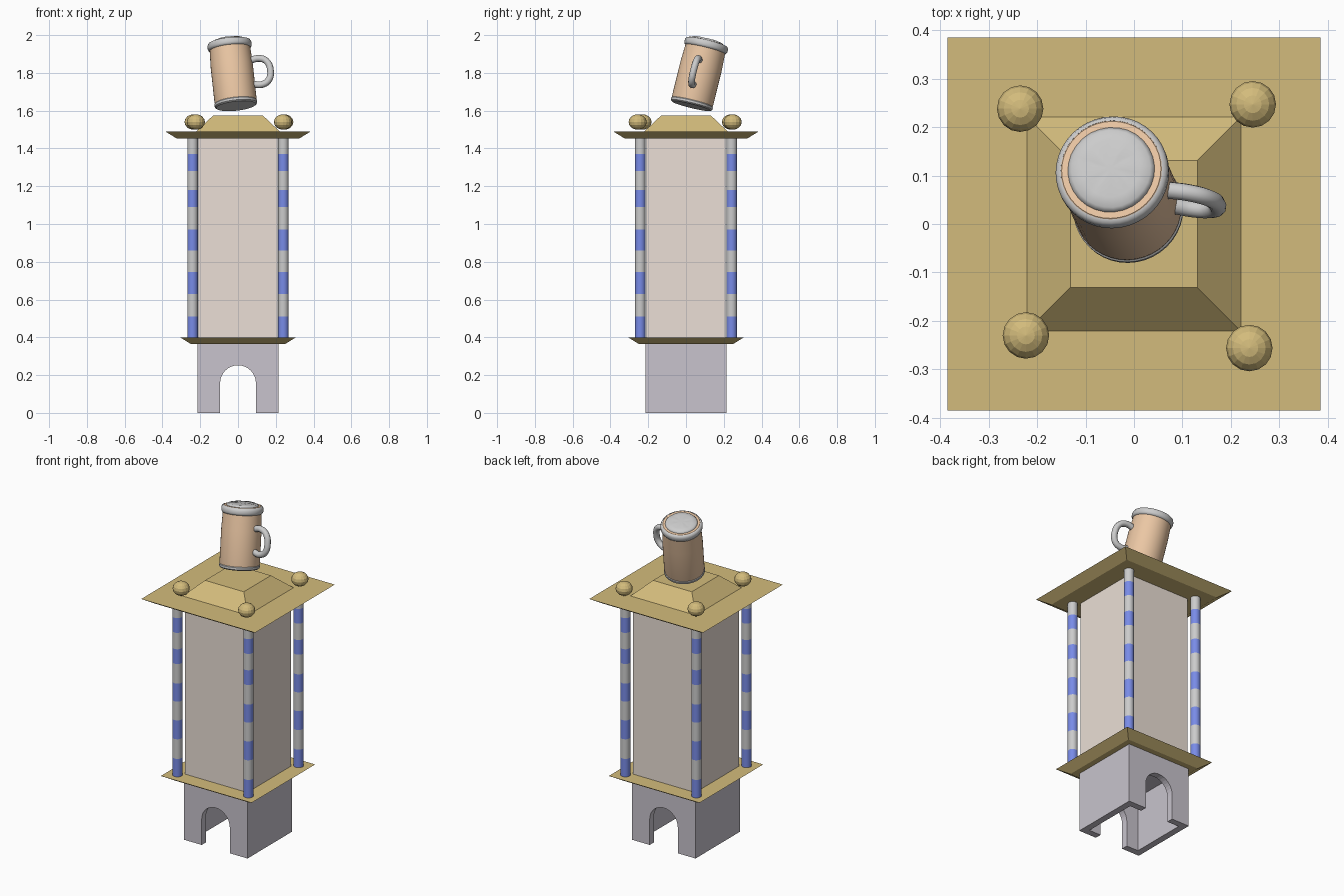
import bpy, bmesh, math, random
from mathutils import Vector, Matrix

if "Cube" in bpy.data.objects:
    bpy.data.objects.remove(bpy.data.objects["Cube"])

random.seed(4)


def material(name, rgb):
    m = bpy.data.materials.new(name)
    m.diffuse_color = (*rgb, 1)
    m.use_nodes = True
    m.node_tree.nodes["Principled BSDF"].inputs["Base Color"].default_value = m.diffuse_color
    return m


GOLD = material("gold", (0.65, 0.50, 0.20))
BEIGE = material("beige", (0.83, 0.74, 0.67))
STONE = material("stone", (0.58, 0.55, 0.61))
BLUE = material("blue", (0.19, 0.26, 0.80))
WHITE = material("white", (0.80, 0.80, 0.80))
AMBER = material("amber", (0.83, 0.57, 0.37))


def finish(name, bm, mats=(), smooth=None):
    bmesh.ops.recalc_face_normals(bm, faces=bm.faces)
    me = bpy.data.meshes.new(name)
    bm.to_mesh(me)
    bm.free()
    ob = bpy.data.objects.new(name, me)
    bpy.context.collection.objects.link(ob)
    for m in mats:
        me.materials.append(m)
    bpy.ops.object.select_all(action='DESELECT')
    ob.select_set(True)
    bpy.context.view_layer.objects.active = ob
    if smooth:
        bpy.ops.object.shade_smooth_by_angle(angle=math.radians(smooth))
    return ob


def frustum(name, half_low, half_high, z0, z1, mat=None):
    """Square block whose side changes from bottom to top."""
    bm = bmesh.new()
    bmesh.ops.create_cube(bm, size=2)
    for v in bm.verts:
        h, z = (half_high, z1) if v.co.z > 0 else (half_low, z0)
        v.co = (v.co.x * h, v.co.y * h, z)
    return finish(name, bm, [mat] if mat else [])


def lathe(name, profile, n, mats=(), ids=None, closed=False, smooth=40, jitter=0):
    """Turn (radius, height) points round z; ids picks a material per band."""
    bm = bmesh.new()
    rings = []
    for r, z in profile:
        if r == 0:
            rings.append([bm.verts.new((0, 0, z))] * n)
        else:
            rings.append([bm.verts.new((r * math.cos(a), r * math.sin(a),
                                        z + random.uniform(-jitter, jitter)))
                          for a in (2 * math.pi * i / n for i in range(n))])
    pairs = list(zip(rings, rings[1:]))
    if closed:
        pairs.append((rings[-1], rings[0]))
    for k, (lo, hi) in enumerate(pairs):
        for i in range(n):
            j = (i + 1) % n
            quad = list(dict.fromkeys((lo[i], lo[j], hi[j], hi[i])))
            f = bm.faces.new(quad)
            f.material_index = ids[k] if ids else 0
    return finish(name, bm, mats, smooth)


def cut(target, cutter):
    cutter.hide_render = True
    mod = target.modifiers.new("cut", 'BOOLEAN')
    mod.operation, mod.solver, mod.object = 'DIFFERENCE', 'EXACT', cutter
    bpy.context.view_layer.objects.active = target
    bpy.ops.object.modifier_apply(modifier=mod.name)
    bpy.data.objects.remove(cutter)


# hollow stone base with an arch front and back
base = frustum("base", 0.215, 0.215, 0, 0.37, STONE)
cut(base, frustum("base_hollow", 0.175, 0.175, -0.1, 0.34, STONE))
bm = bmesh.new()
outline = [(0.095, -0.1)] + [(0.095 * math.cos(math.pi * i / 16), 0.157 + 0.095 * math.sin(math.pi * i / 16))
                             for i in range(17)] + [(-0.095, -0.1)]
face = bm.faces.new([bm.verts.new((x, -0.5, z)) for x, z in outline])
ext = bmesh.ops.extrude_face_region(bm, geom=[face])
bmesh.ops.translate(bm, vec=(0, 1, 0), verts=[g for g in ext["geom"] if isinstance(g, bmesh.types.BMVert)])
cut(base, finish("arch_cutter", bm, [STONE]))

# ledges, main body and stepped roof
frustum("lower_ledge", 0.25, 0.307, 0.365, 0.40, GOLD)
frustum("main_body", 0.21, 0.21, 0.395, 1.46, BEIGE)
frustum("roof_plate", 0.325, 0.385, 1.453, 1.49, GOLD)
frustum("roof_step", 0.222, 0.131, 1.489, 1.575, GOLD)

# striped corner poles and ball finials
levels = [0.395, 0.51, 0.63, 0.745, 0.86, 0.97, 1.09, 1.18, 1.28, 1.37, 1.46]
pole_profile = [(0, levels[0])] + [(0.028, z) for z in levels] + [(0, levels[-1])]
pole_ids = [0] + [i % 2 for i in range(len(levels) - 1)] + [1]
balls = {(-1, 1): (-0.235, 0.238), (1, 1): (0.245, 0.247),
         (-1, -1): (-0.223, -0.230), (1, -1): (0.238, -0.256)}
for (sx, sy), (bx, by) in balls.items():
    tag = ("front" if sy < 0 else "back") + ("_left" if sx < 0 else "_right")
    pole = lathe("pole_" + tag, pole_profile, 16, [BLUE, WHITE], pole_ids)
    pole.location = (sx * 0.24, sy * 0.242, 0)
    bm = bmesh.new()
    bmesh.ops.create_uvsphere(bm, u_segments=16, v_segments=8, radius=0.048)
    ball = finish("finial_" + tag, bm, [GOLD])
    ball.scale.z = 0.85
    ball.location = (bx, by, 1.54)

# tilted mug frame: origin at the bottom, x toward the handle, z along the axis
origin = Vector((-0.010, 0.028, 1.625))
axis = (Vector((-0.047, 0.112, 1.966)) - origin).normalized()
out = Vector((1, -0.17, 0))
out = (out - axis * out.dot(axis)).normalized()
mug = Matrix((out, axis.cross(out), axis)).transposed().to_4x4()
mug.translation = origin

# mug body, foot, rim and foam
parts = [
    lathe("mug_body", [(0.109, 0.012), (0.112, 0.03), (0.112, 0.22), (0.108, 0.31), (0.107, 0.348),
                       (0.103, 0.352), (0.088, 0.352), (0.086, 0.33)], 40, [AMBER]),
    lathe("mug_foot", [(0, 0), (0.106, 0), (0.113, 0.006), (0.114, 0.018), (0.109, 0.024), (0, 0.024)], 40),
    lathe("mug_rim", [(0.104, 0.310), (0.112, 0.312), (0.117, 0.322), (0.117, 0.338),
                      (0.112, 0.349), (0.105, 0.351)], 40, closed=True, smooth=60),
    lathe("mug_foam", [(0.090, 0.335), (0.090, 0.353), (0.082, 0.361), (0.06, 0.364), (0.03, 0.366), (0, 0.366)],
          28, smooth=60, jitter=0.0015),
]

# mug handle as a round tube
curve = bpy.data.curves.new("mug_handle", 'CURVE')
curve.dimensions = '3D'
curve.bevel_depth = 0.018
curve.bevel_resolution = 3
curve.resolution_u = 5
curve.use_fill_caps = True
path = [(0.10, 0.235), (0.15, 0.239), (0.188, 0.218), (0.203, 0.165), (0.188, 0.115), (0.15, 0.096), (0.10, 0.105)]
spline = curve.splines.new('BEZIER')
spline.bezier_points.add(len(path) - 1)
for p, (r, h) in zip(spline.bezier_points, path):
    p.co = (r, 0, h)
    p.handle_left_type = p.handle_right_type = 'AUTO'
handle = bpy.data.objects.new("mug_handle", curve)
bpy.context.collection.objects.link(handle)
for ob in parts + [handle]:
    ob.matrix_world = mug
